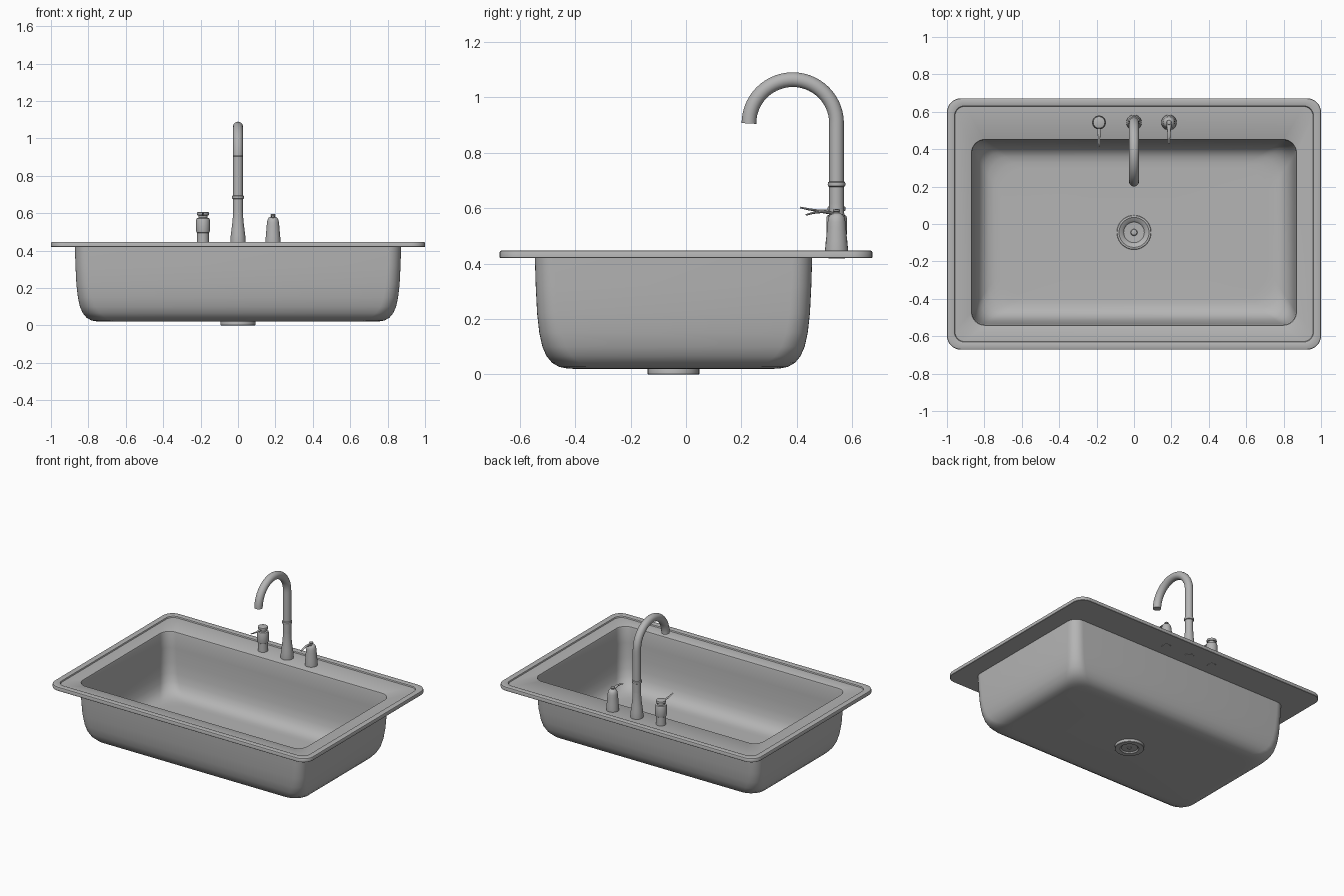
import bpy, bmesh, math
from mathutils import Vector

cube = bpy.data.objects.get("Cube")
if cube:
    bpy.data.objects.remove(cube, do_unlink=True)

steel = bpy.data.materials.new("brushed_steel")
steel.use_nodes = True
steel.diffuse_color = (0.46, 0.46, 0.46, 1)
steel.node_tree.nodes["Principled BSDF"].inputs["Base Color"].default_value = (0.46, 0.46, 0.46, 1)


def loft(name, rings, loop=False, angle=35):
    """Skin a list of equal-length point rings; cap the ends unless looped."""
    bm = bmesh.new()
    rows = [[bm.verts.new(p) for p in ring] for ring in rings]
    n = len(rows[0])
    pairs = list(zip(rows, rows[1:]))
    if loop:
        pairs.append((rows[-1], rows[0]))
    else:
        bm.faces.new(rows[0])
        bm.faces.new(rows[-1])
    for a, b in pairs:
        for i in range(n):
            j = (i + 1) % n
            bm.faces.new((a[i], a[j], b[j], b[i]))
    bmesh.ops.recalc_face_normals(bm, faces=bm.faces)
    mesh = bpy.data.meshes.new(name)
    bm.to_mesh(mesh)
    bm.free()
    mesh.materials.append(steel)
    ob = bpy.data.objects.new(name, mesh)
    bpy.context.collection.objects.link(ob)
    bpy.ops.object.select_all(action='DESELECT')
    ob.select_set(True)
    bpy.context.view_layer.objects.active = ob
    bpy.ops.object.shade_smooth_by_angle(angle=math.radians(angle))
    return ob


def rounded_rect(hx, hy, r, z, cy=0.0, seg=8):
    pts = []
    for q, (sx, sy) in enumerate([(1, 1), (-1, 1), (-1, -1), (1, -1)]):
        for k in range(seg + 1):
            a = math.pi / 2 * (q + k / (seg + 0.001))
            pts.append(Vector((sx * (hx - r) + r * math.cos(a),
                               cy + sy * (hy - r) + r * math.sin(a), z)))
    return pts


def revolve(name, profile, x, y, seg=32):
    rings = [[Vector((x + r * math.cos(math.tau * i / seg),
                      y + r * math.sin(math.tau * i / seg), z)) for i in range(seg)]
             for r, z in profile]
    return loft(name, rings)


def sweep(name, x, path, widths, heights, seg=20):
    """Sweep an ellipse along a path of (y, z) points."""
    pts = [Vector((x, y, z)) for y, z in path]
    side = Vector((1, 0, 0))
    rings = []
    for i, p in enumerate(pts):
        t = (pts[min(i + 1, len(pts) - 1)] - pts[max(i - 1, 0)]).normalized()
        up = side.cross(t)
        rings.append([p + side * widths[i] * math.cos(math.tau * k / seg)
                      + up * heights[i] * math.sin(math.tau * k / seg) for k in range(seg)])
    return loft(name, rings)


# Sink shell: bowl outside, flat rim with raised lip, bowl inside
BOWL_Y = -0.045
WALL = 0.006
bowl_profile = [(0, 0.42), (0.003, 0.32), (0.008, 0.22), (0.016, 0.15), (0.027, 0.1),
                (0.042, 0.066), (0.062, 0.042), (0.088, 0.027), (0.12, 0.021), (0.15, 0.02)]


def bowl_ring(inset, z, wall=0.0):
    d = inset + wall
    return rounded_rect(0.872 - d, 0.5 - d, 0.07 + 0.5 * inset, z + wall, BOWL_Y)


def drain_ring(z):
    return rounded_rect(0.085, 0.085, 0.0849, z, BOWL_Y)


def rim_ring(inset, z):
    return rounded_rect(1 - inset, 0.672 - inset, 0.075 - 0.5 * inset, z)


shell = [drain_ring(0.02)]
shell += [bowl_ring(d, z) for d, z in reversed(bowl_profile)]
shell += [rim_ring(d, z) for d, z in [(0.002, 0.42), (0, 0.422), (0, 0.441), (0.002, 0.445),
                                      (0.006, 0.447), (0.036, 0.447), (0.04, 0.445), (0.043, 0.437)]]
shell += [bowl_ring(0, 0.437), bowl_ring(0.003, 0.435)]
shell += [bowl_ring(d, z, WALL) for d, z in bowl_profile]
shell.append(drain_ring(0.02 + WALL))
loft("sink_shell", shell, loop=True)

# Drain with recessed strainer cup and centre stud
revolve("drain", [(0.012, 0.003), (0.014, 0.008), (0.052, 0.008), (0.06, 0.0), (0.091, 0.0),
                  (0.093, 0.002), (0.093, 0.024), (0.09, 0.03), (0.08, 0.031), (0.074, 0.027),
                  (0.062, 0.022), (0.055, 0.013), (0.018, 0.011), (0.015, 0.018),
                  (0.008, 0.02)], 0, BOWL_Y, 40)

# Faucet body and collar
TAP_Y = 0.543
DECK = 0.418
revolve("faucet_base", [(0.03, DECK), (0.03, 0.437), (0.041, 0.437), (0.041, 0.455), (0.039, 0.48),
                        (0.035, 0.51), (0.03, 0.55), (0.027, 0.59), (0.026, 0.63)], 0, TAP_Y)
revolve("faucet_collar", [(0.026, 0.676), (0.031, 0.679), (0.032, 0.686), (0.031, 0.693),
                          (0.026, 0.696)], 0, TAP_Y)

# Gooseneck spout, with a hollow mouth
ARCH = 0.158
ARCH_Z = 0.905
neck = [(TAP_Y, 0.6), (TAP_Y, 0.75), (TAP_Y, 0.88)]
neck += [(TAP_Y - ARCH + ARCH * math.cos(math.pi * k / 28), ARCH_Z + ARCH * math.sin(math.pi * k / 28))
         for k in range(29)]
radii = [0.0265] * len(neck)
sweep("spout", 0, neck, radii, radii, 24)

# Left handle: flared bell with a finial and lever
SIDE_X = 0.187
revolve("left_handle_body", [(0.03, DECK), (0.03, 0.437), (0.041, 0.437), (0.041, 0.452),
                             (0.038, 0.48), (0.034, 0.53), (0.032, 0.55), (0.029, 0.566),
                             (0.022, 0.577), (0.011, 0.582), (0.01, 0.586), (0.013, 0.589),
                             (0.012, 0.594), (0.005, 0.596)], SIDE_X, TAP_Y)
sweep("left_lever", SIDE_X,
      [(0.55, 0.572), (0.52, 0.583), (0.49, 0.587), (0.46, 0.583), (0.432, 0.575)],
      [0.015, 0.012, 0.009, 0.007, 0.005], [0.007, 0.006, 0.005, 0.004, 0.003], 12)

# Right dispenser: stepped cylinder with a cap and thin nozzle
revolve("right_dispenser_body", [(0.028, DECK), (0.028, 0.437), (0.032, 0.437), (0.031, 0.495),
                                 (0.035, 0.498), (0.037, 0.505), (0.037, 0.565), (0.034, 0.573),
                                 (0.024, 0.576), (0.024, 0.588), (0.031, 0.59), (0.033, 0.596),
                                 (0.031, 0.605), (0.026, 0.607)], -SIDE_X, TAP_Y)
sweep("right_nozzle", -SIDE_X,
      [(0.55, 0.592), (0.51, 0.59), (0.475, 0.591), (0.445, 0.595), (0.412, 0.602)],
      [0.011, 0.009, 0.007, 0.006, 0.004], [0.006, 0.005, 0.004, 0.004, 0.003], 12)
